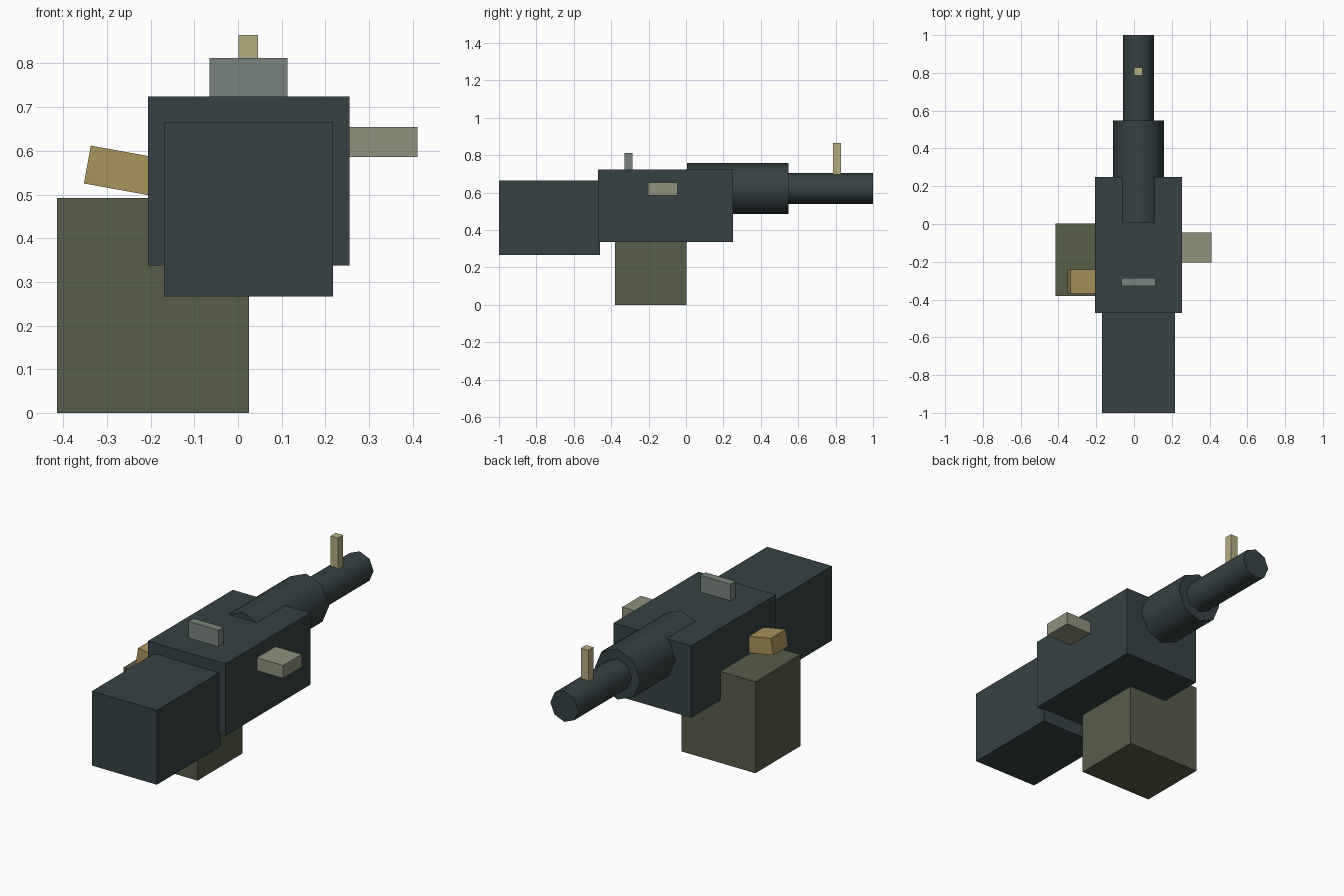
import bpy, math

if "Cube" in bpy.data.objects:
    bpy.data.objects.remove(bpy.data.objects["Cube"])


def srgb(r, g, b):
    return [((c / 255 + 0.055) / 1.055) ** 2.4 for c in (r, g, b)] + [1.0]


def material(name, rgb):
    m = bpy.data.materials.new(name)
    m.diffuse_color = srgb(*rgb)
    m.use_nodes = True
    m.node_tree.nodes["Principled BSDF"].inputs["Base Color"].default_value = m.diffuse_color
    return m


gunmetal = material("dark gunmetal", (54, 66, 67))
olive = material("olive green", (87, 93, 73))
brass = material("brass", (171, 147, 92))
sand = material("pale sand", (182, 174, 130))
sage = material("grey sage", (141, 146, 123))
grey = material("steel grey", (122, 132, 125))


def box(name, x, y, z, mat, tilt=0.0):
    """Box from (min, max) pairs, optionally tilted about the y axis."""
    spans = (x, y, z)
    bpy.ops.mesh.primitive_cube_add(size=1, location=[(a + b) / 2 for a, b in spans])
    ob = bpy.context.object
    ob.name = name
    ob.scale = [b - a for a, b in spans]
    ob.rotation_euler.y = tilt
    ob.data.materials.append(mat)
    return ob


def tube(name, radius, y0, y1, mat):
    """Smooth-shaded octagonal tube along y with a corner pointing up."""
    bpy.ops.mesh.primitive_cylinder_add(
        vertices=8, radius=radius, depth=y1 - y0,
        location=(0.024, (y0 + y1) / 2, 0.623), rotation=(math.pi / 2, 0, 0))
    ob = bpy.context.object
    ob.name = name
    ob.data.materials.append(mat)
    bpy.ops.object.shade_smooth_by_angle(angle=math.radians(60))
    return ob


# Main body
box("receiver", (-0.206, 0.255), (-0.47, 0.25), (0.337, 0.724), gunmetal)
box("stock", (-0.17, 0.217), (-1.0, -0.46), (0.266, 0.666), gunmetal)

# Barrel and its sleeve
tube("barrel_sleeve", 0.136, 0.005, 0.547, gunmetal)
tube("barrel", 0.083, 0.45, 1.0, gunmetal)

# Ammunition box and the feed belt sloping into the receiver
box("ammo_box", (-0.415, 0.025), (-0.38, 0.003), (0.0, 0.492), olive)
box("feed_belt", (-0.347, -0.127), (-0.367, -0.24), (0.506, 0.594), brass,
    math.radians(10.3)).location = (-0.2367, -0.3035, 0.549)

# Side handle and sights
box("charging_handle", (0.2, 0.411), (-0.203, -0.045), (0.586, 0.655), sage)
box("rear_sight", (-0.065, 0.113), (-0.328, -0.285), (0.70, 0.813), grey)
box("front_sight", (0.001, 0.046), (0.785, 0.828), (0.68, 0.865), sand)
